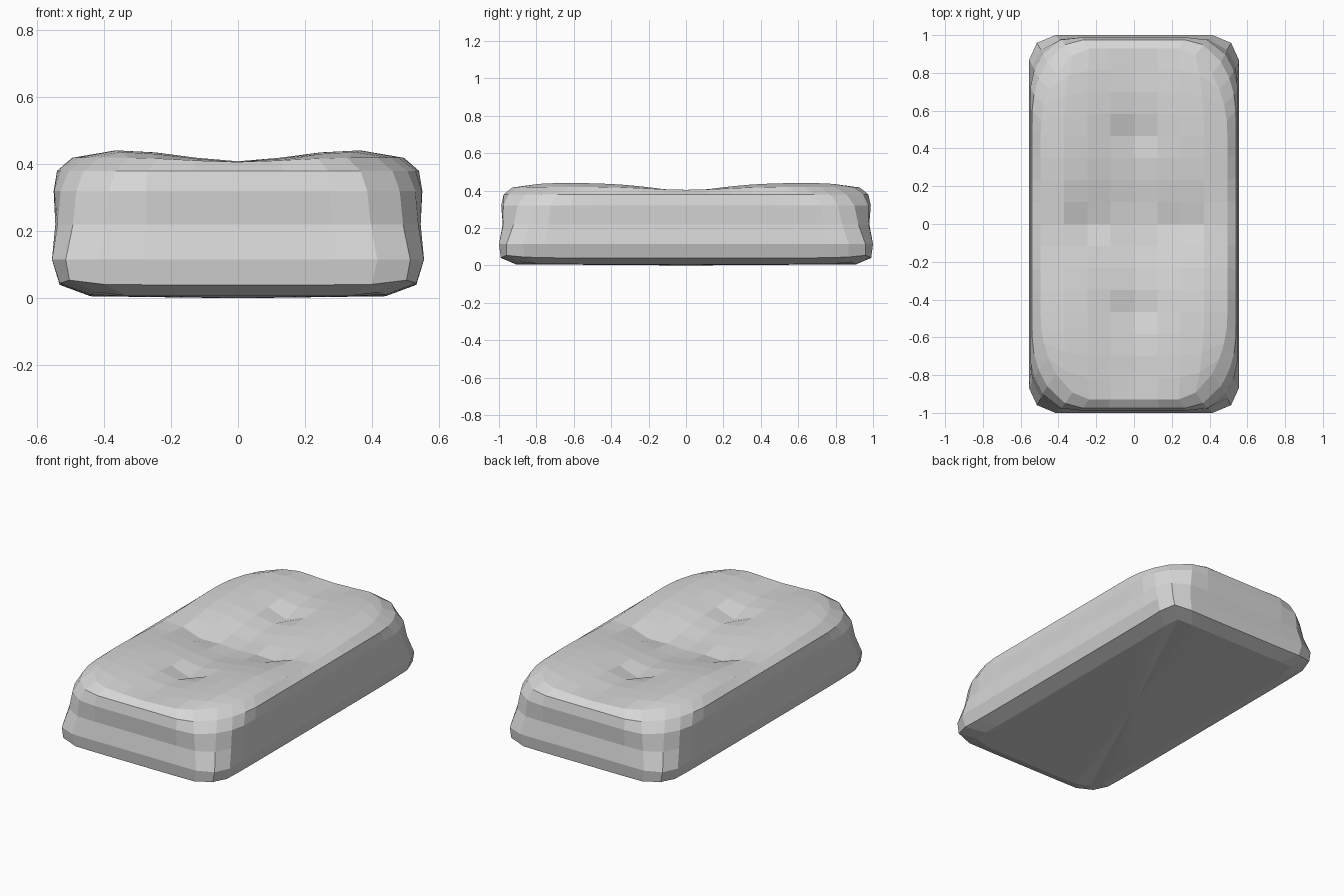
import bpy
import bmesh
from math import exp, sqrt

if "Cube" in bpy.data.objects:
    bpy.data.objects.remove(bpy.data.objects["Cube"], do_unlink=True)

NX, NY = 8, 16

# Wall layers from the base upward: height, half width, half length, corner radii, corner lift
LAYERS = [
    (0.006, 0.44, 0.91, 0.06, 0.06, 0.012),
    (0.04, 0.532, 0.99, 0.10, 0.10, 0.014),
    (0.115, 0.555, 1.0, 0.14, 0.14, 0.0),
    (0.22, 0.545, 0.98, 0.18, 0.20, 0.0),
    (0.32, 0.55, 0.988, 0.23, 0.30, 0.0),
    (0.38, 0.54, 0.975, 0.27, 0.40, 0.0),
    (0.42, 0.495, 0.93, 0.28, 0.46, 0.0),
]
TUFTS = [(0, 0.465), (0, -0.465), (0.245, 0), (-0.245, 0)]


def rounded(u, v, a, b, rx, ry):
    """Map a point of the unit square into a rectangle with elliptical corners."""
    x, y = u * a, v * b
    cx = max(rx - a, min(a - rx, x))
    cy = max(ry - b, min(b - ry, y))
    dx, dy = (x - cx) / rx, (y - cy) / ry
    return cx + rx * dx * sqrt(1 - dy * dy / 2), cy + ry * dy * sqrt(1 - dx * dx / 2)


def dip(x, y):
    """How far the upholstery sinks along the two middle lines."""
    return 0.03 * exp(-(x / 0.2) ** 2) + 0.035 * exp(-(y / 0.28) ** 2)


def place(u, v, layer):
    z, a, b, rx, ry, lift = layer
    x, y = rounded(u, v, a, b, rx, ry)
    return x, y, z + lift * abs(u * v) ** 8


def top_point(u, v):
    x, y, z = place(u, v, LAYERS[-1])
    edge = max(abs(u), abs(v))
    if edge > 0.99:
        return x, y, z - 0.45 * dip(x, y)
    z = 0.446 - dip(x, y) - 0.018 * edge ** 6
    z -= 0.028 * exp(-(x / 0.25) ** 2 - (y / 0.5) ** 2)
    for tx, ty in TUFTS:
        z -= 0.038 * exp(-((x - tx) ** 2 + (y - ty) ** 2) / 0.01)
    return x, y, z


bm = bmesh.new()

# Tufted top
grid = [[bm.verts.new(top_point(2 * i / NX - 1, 2 * j / NY - 1))
         for j in range(NY + 1)] for i in range(NX + 1)]
for i in range(NX):
    for j in range(NY):
        bm.faces.new((grid[i][j], grid[i + 1][j], grid[i + 1][j + 1], grid[i][j + 1]))

# Walls, ring by ring down to the base
border = ([(i, 0) for i in range(NX)] + [(NX, j) for j in range(NY)]
          + [(i, NY) for i in range(NX, 0, -1)] + [(0, j) for j in range(NY, 0, -1)])
upper = [grid[i][j] for i, j in border]
for layer in reversed(LAYERS[:-1]):
    lower = [bm.verts.new(place(2 * i / NX - 1, 2 * j / NY - 1, layer)) for i, j in border]
    for k in range(len(border)):
        n = (k + 1) % len(border)
        bm.faces.new((upper[k], lower[k], lower[n], upper[n]))
    upper = lower

# Slightly domed underside
centre = bm.verts.new((0, 0, 0))
for k in range(len(border)):
    bm.faces.new((upper[k], centre, upper[(k + 1) % len(border)]))
bmesh.ops.recalc_face_normals(bm, faces=bm.faces)

mesh = bpy.data.meshes.new("cushion")
bm.to_mesh(mesh)
bm.free()
cushion = bpy.data.objects.new("cushion", mesh)
bpy.context.collection.objects.link(cushion)

# Plain grey fabric
fabric = bpy.data.materials.new("grey_fabric")
fabric.use_nodes = True
colour = (0.68, 0.68, 0.68, 1)
fabric.diffuse_color = colour
fabric.node_tree.nodes["Principled BSDF"].inputs["Base Color"].default_value = colour
mesh.materials.append(fabric)
